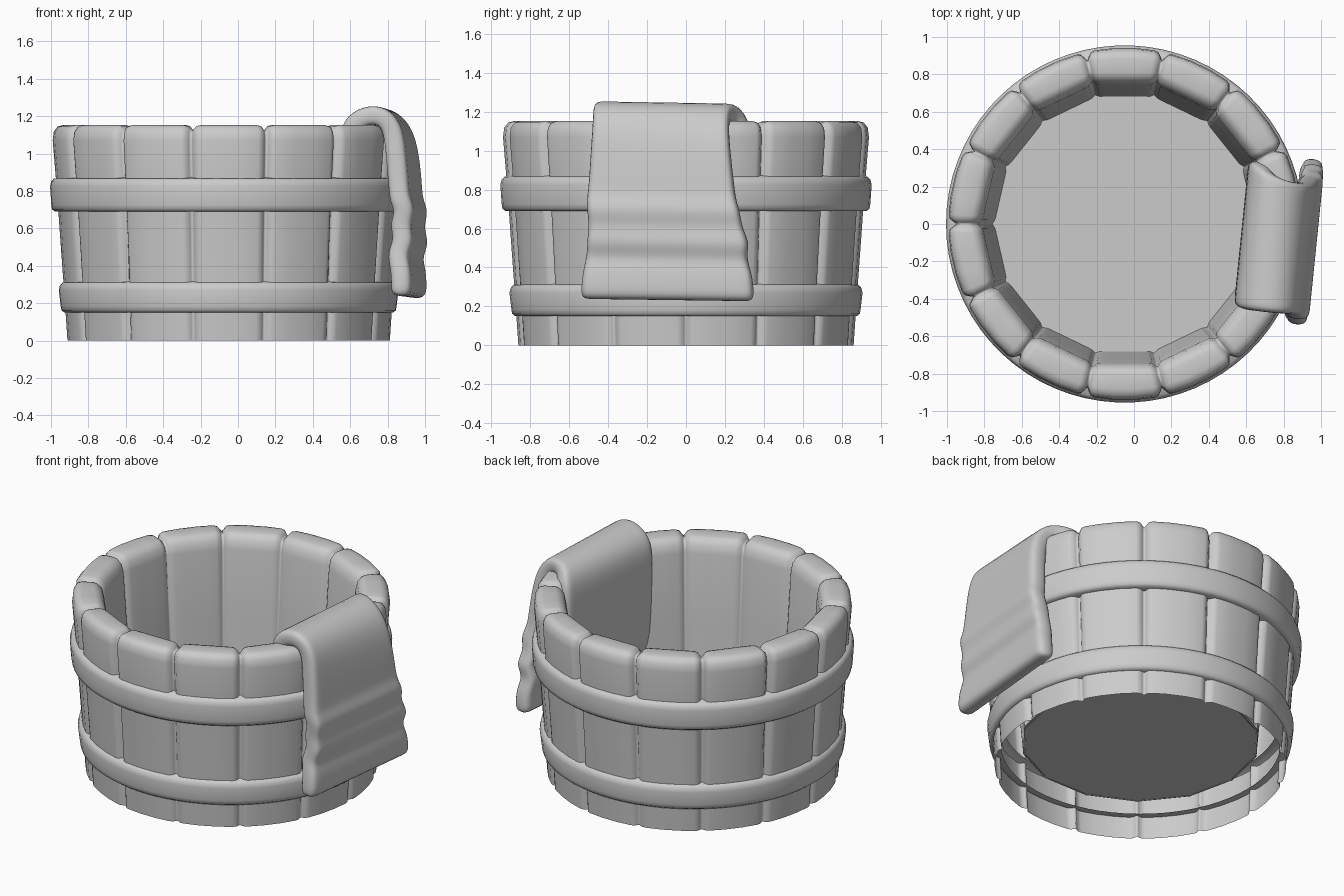
import bpy, bmesh, math

CX = -0.05          # tub axis
N = 14              # number of staves
STEP = 2 * math.pi / N


def make(name, verts, faces):
    me = bpy.data.meshes.new(name)
    me.from_pydata(verts, [], faces)
    bm = bmesh.new()
    bm.from_mesh(me)
    bmesh.ops.recalc_face_normals(bm, faces=bm.faces)
    bm.to_mesh(me)
    bm.free()
    for p in me.polygons:
        p.use_smooth = True
    ob = bpy.data.objects.new(name, me)
    bpy.context.collection.objects.link(ob)
    return ob


def grid_faces(cols, rows, wrap):
    return [(c * rows + r, (c + 1) % cols * rows + r, (c + 1) % cols * rows + r + 1, c * rows + r + 1)
            for c in range(cols if wrap else cols - 1) for r in range(rows - 1)]


# Staves: profile from inner foot over the rim to outer foot
# radius, height, groove shift in radius, groove shift in height, inner flat side
profile = [(0.68, 0.16, 0.01, 0, 1), (0.715, 0.62, 0.015, 0, 1), (0.745, 1.06, 0.02, 0, 1),
           (0.757, 1.115, 0.025, -0.01, 1), (0.785, 1.145, 0.02, -0.03, 1), (0.81, 1.152, 0, -0.035, 0.8),
           (0.885, 1.152, 0, -0.035, 0.2), (0.915, 1.145, -0.03, -0.03, 0), (0.936, 1.118, -0.045, -0.015, 0),
           (0.942, 1.07, -0.045, 0, 0), (0.918, 0.78, -0.04, 0, 0), (0.902, 0.55, -0.04, 0, 0),
           (0.88, 0.25, -0.03, 0, 0), (0.863, 0, -0.025, 0, 0)]
across = [(-0.5, 1), (-0.475, 0.65), (-0.435, 0.15), (-0.38, 0), (-0.14, 0),
          (0.14, 0), (0.38, 0), (0.435, 0.15), (0.475, 0.65)]
verts = []
for s in range(N):
    for u, g in across:
        a = (s + 0.5 + u) * STEP
        for r, z, dr, dz, flat in profile:
            rad = r * (1 + flat * (1 / math.cos(u * STEP) - 1)) + dr * g
            verts.append((CX + rad * math.cos(a), rad * math.sin(a), z + dz * g))
make("staves", verts, grid_faces(N * len(across), len(profile), True))

# Floor of the tub, raised above the open foot
floor = [(CX + 0.71 * math.cos(i * STEP), 0.71 * math.sin(i * STEP), 0.165) for i in range(N)]
make("floor", floor, [tuple(range(N))])


# Hoops
def hoop(name, z0, z1, r0, r1, seg=70):
    prof = [(r0 - 0.07, z0), (r0 - 0.02, z0), (r0 - 0.004, z0 + 0.012), (r0, z0 + 0.035),
            (r1, z1 - 0.045), (r1 - 0.006, z1 - 0.02), (r1 - 0.02, z1 - 0.004), (r1 - 0.08, z1 + 0.005)]
    vs = [(CX + r * math.cos(2 * math.pi * i / seg), r * math.sin(2 * math.pi * i / seg), z)
          for i in range(seg) for r, z in prof]
    make(name, vs, grid_faces(seg, len(prof), True))


hoop("upper_hoop", 0.69, 0.87, 0.948, 0.955)
hoop("lower_hoop", 0.15, 0.315, 0.898, 0.908)

# Towel: centre line x, z, then front and back edges in y, and slant of x along y
path = [(0.63, 0.40, -0.43, 0.34, 0.04), (0.63, 0.75, -0.44, 0.34, 0.04), (0.625, 1.04, -0.45, 0.34, 0.04),
        (0.64, 1.15, -0.46, 0.33, 0.04), (0.70, 1.20, -0.47, 0.28, 0.02), (0.79, 1.20, -0.48, 0.23, 0.02),
        (0.855, 1.13, -0.48, 0.22, 0.03), (0.88, 1.00, -0.49, 0.23, 0.04), (0.895, 0.82, -0.50, 0.25, 0.04),
        (0.90, 0.75, -0.51, 0.26, 0.04), (0.93, 0.69, -0.51, 0.28, 0.04), (0.90, 0.61, -0.50, 0.29, 0.04),
        (0.93, 0.53, -0.51, 0.33, 0.045), (0.89, 0.46, -0.51, 0.31, 0.045), (0.91, 0.38, -0.53, 0.34, 0.045),
        (0.915, 0.30, -0.54, 0.35, 0.045), (0.91, 0.23, -0.54, 0.35, 0.045)]
widths = [0, 0.07, 0.3, 0.5, 0.7, 0.93, 1]
verts = []
for u in widths:
    for x, z, y0, y1, slant in path:
        verts.append((x + slant * (2 * u - 1), y0 + (y1 - y0) * u, z + 0.012 * (0.5 - u)))
towel = make("towel", verts, grid_faces(len(widths), len(path), False))
solid = towel.modifiers.new("thickness", 'SOLIDIFY')
solid.thickness = 0.11
solid.offset = 0
sub = towel.modifiers.new("smooth", 'SUBSURF')
sub.levels = sub.render_levels = 2
